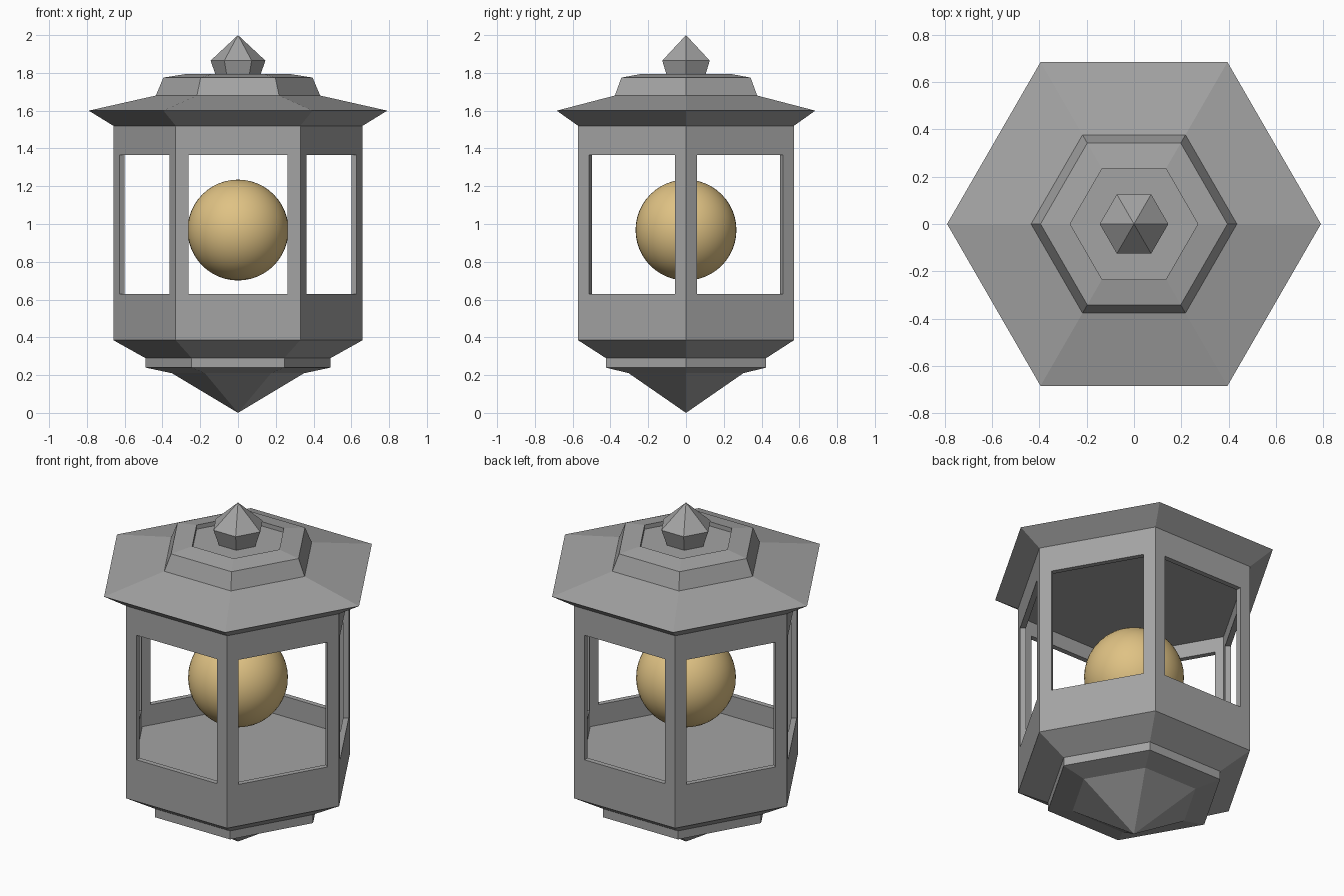
import bpy
import bmesh
from math import cos, sin, pi, radians
from mathutils import Matrix

cube = bpy.data.objects.get("Cube")
if cube:
    bpy.data.objects.remove(cube, do_unlink=True)


def material(name, color):
    mat = bpy.data.materials.new(name)
    mat.use_nodes = True
    mat.diffuse_color = color
    bsdf = next(n for n in mat.node_tree.nodes if n.type == 'BSDF_PRINCIPLED')
    bsdf.inputs["Base Color"].default_value = color
    return mat


metal = material("grey metal", (0.37, 0.37, 0.37, 1))
glow = material("warm glow", (0.74, 0.54, 0.23, 1))


def finish(bm, name, mat):
    bmesh.ops.recalc_face_normals(bm, faces=bm.faces)
    mesh = bpy.data.meshes.new(name)
    bm.to_mesh(mesh)
    bm.free()
    obj = bpy.data.objects.new(name, mesh)
    bpy.context.collection.objects.link(obj)
    if mat:
        mesh.materials.append(mat)
    return obj


def hex_lathe(name, profile, mat=metal):
    """Sweep (radius, height) points around a hexagon, corners on the x axis."""
    bm = bmesh.new()
    rings = []
    for r, z in profile:
        count = 6 if r > 0 else 1
        rings.append([bm.verts.new((r * cos(k * pi / 3), r * sin(k * pi / 3), z))
                      for k in range(count)])
    for a, b in zip(rings, rings[1:]):
        for k in range(6):
            n = (k + 1) % 6
            if len(a) == 1:
                bm.faces.new((a[0], b[n], b[k]))
            elif len(b) == 1:
                bm.faces.new((a[k], a[n], b[0]))
            else:
                bm.faces.new((a[k], a[n], b[n], b[k]))
    # Flat caps become single hexagons
    bmesh.ops.dissolve_limit(bm, angle_limit=radians(0.5),
                             verts=bm.verts, edges=bm.edges)
    return finish(bm, name, mat)


def hex_prism(name, radius, bottom, top, mat=metal):
    return hex_lathe(name, [(0, bottom), (radius, bottom), (radius, top), (0, top)], mat)


# Pointed underside, foot band and flare
hex_lathe("lower_base", [(0, 0), (0.35, 0.21), (0.49, 0.24), (0.49, 0.29), (0.66, 0.385)])

# Hollow housing with a window in each of six walls
housing = hex_prism("housing", 0.66, 0.385, 1.52)
cutters = [hex_prism("cavity_cutter", 0.625, 0.51, 1.45, None)]
for k in range(3):
    bm = bmesh.new()
    bmesh.ops.create_cube(bm, size=1)
    bm.transform(Matrix.Rotation(k * pi / 3, 4, 'Z')
                 @ Matrix.Translation((0, 0, 0.9975))
                 @ Matrix.Diagonal((0.525, 2, 0.735, 1)))
    cutters.append(finish(bm, "window_cutter", None))

bpy.context.view_layer.objects.active = housing
for cutter in cutters:
    cutter.hide_render = True
    mod = housing.modifiers.new("cut", 'BOOLEAN')
    mod.operation = 'DIFFERENCE'
    mod.solver = 'EXACT'
    mod.object = cutter
    bpy.ops.object.modifier_apply(modifier=mod.name)
    bpy.data.objects.remove(cutter, do_unlink=True)

# Overhanging roof, raised cap and shallow recess
hex_lathe("roof", [(0.66, 1.52), (0.79, 1.6), (0.435, 1.68), (0.395, 1.775),
                   (0.27, 1.795), (0.27, 1.77), (0, 1.77)])

# Faceted finial
hex_lathe("finial", [(0.112, 1.77), (0.145, 1.865), (0, 2.0)])

# Glowing globe
bpy.ops.mesh.primitive_uv_sphere_add(segments=48, ring_count=24, radius=0.267,
                                     location=(0, 0, 0.968))
globe = bpy.context.object
globe.name = "globe"
globe.data.materials.append(glow)
bpy.ops.object.shade_smooth()
